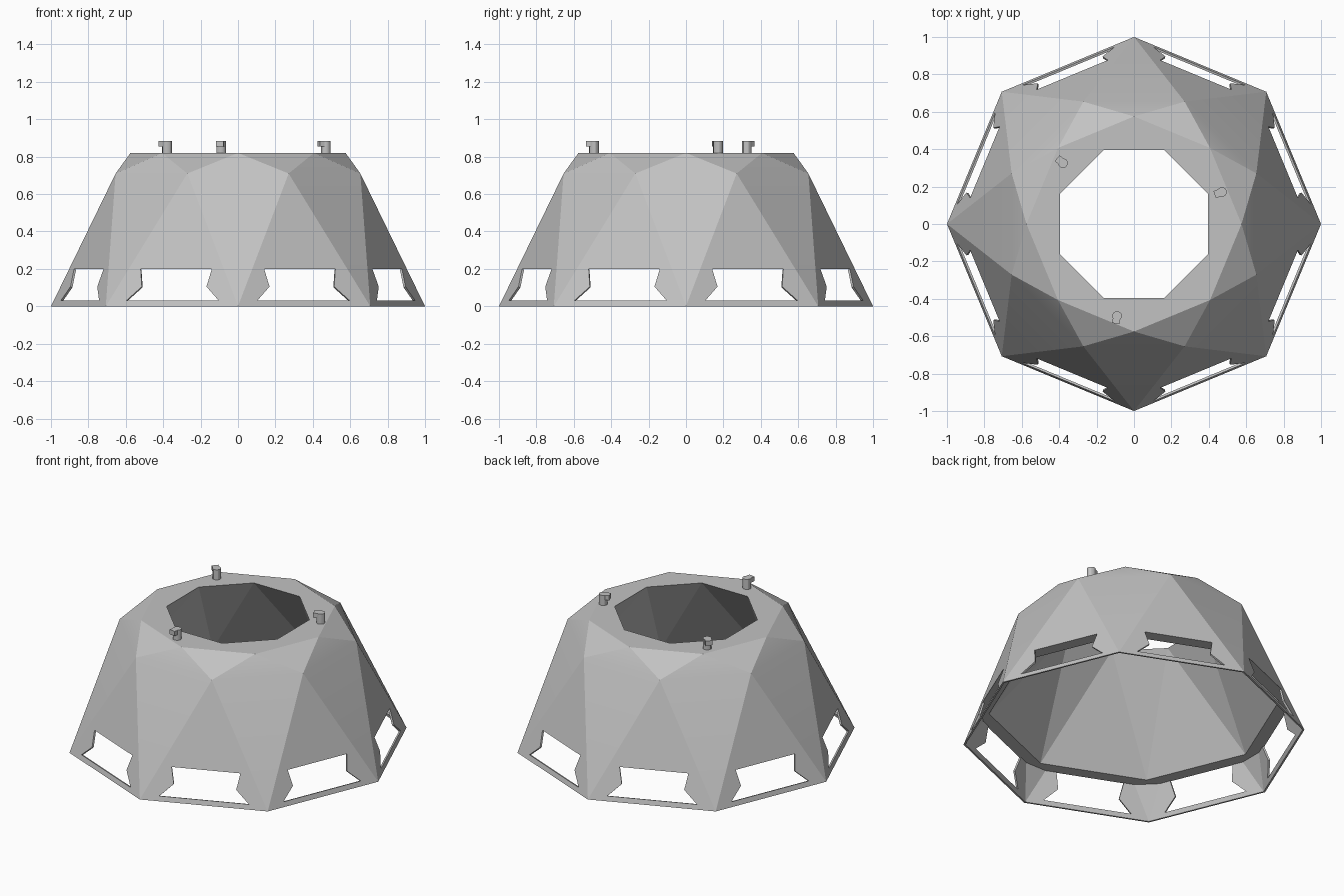
import bpy, bmesh, math
from mathutils import Vector, Matrix

if "Cube" in bpy.data.objects:
    bpy.data.objects.remove(bpy.data.objects["Cube"])

grey = bpy.data.materials.new("light grey")
grey.diffuse_color = (0.54, 0.54, 0.54, 1)
grey.use_nodes = True
grey.node_tree.nodes["Principled BSDF"].inputs["Base Color"].default_value = grey.diffuse_color
STEP = math.pi / 4


def finish(bm, name, angle=30):
    bmesh.ops.recalc_face_normals(bm, faces=bm.faces)
    mesh = bpy.data.meshes.new(name)
    bm.to_mesh(mesh)
    bm.free()
    ob = bpy.data.objects.new(name, mesh)
    bpy.context.collection.objects.link(ob)
    mesh.materials.append(grey)
    bpy.ops.object.select_all(action='DESELECT')
    ob.select_set(True)
    bpy.context.view_layer.objects.active = ob
    bpy.ops.object.shade_smooth_by_angle(angle=math.radians(angle))
    return ob


def polar(r, a, z):
    return Vector((r * math.cos(a), r * math.sin(a), z))


# Faceted shell: base octagon, twisted shoulder ring, top octagon with opening
R_BASE, R_MID, Z_MID, R_TOP, Z_TOP = 1.0, 0.708, 0.71, 0.575, 0.82
R_HOLE, Z_SPLIT, R_INNER = 0.427, 0.2, 0.85
APOTHEM = R_BASE * math.cos(STEP / 2)
# Half outline of a window: distance from panel centre line, height
WINDOW = ((0.268, 0.03), (0.187, 0.105), (0.206, Z_SPLIT))


def on_panel(k, t, z):
    am = (k + 0.5) * STEP
    r = APOTHEM + (R_MID - APOTHEM) * z / Z_MID
    return polar(r, am, z) + Vector((-math.sin(am), math.cos(am), 0)) * t


def add_face(bm, *pts):
    bm.faces.new([bm.verts.new(p) for p in pts])


def outer_skin():
    bm = bmesh.new()
    for k in range(8):
        a0, am, a1 = k * STEP, (k + 0.5) * STEP, (k + 1) * STEP
        b0, b1 = polar(R_BASE, a0, 0), polar(R_BASE, a1, 0)
        m, m_prev = polar(R_MID, am, Z_MID), polar(R_MID, am - STEP, Z_MID)
        t0, t1 = polar(R_TOP, a0, Z_TOP), polar(R_TOP, a1, Z_TOP)
        h, h_prev = polar(R_HOLE, am, Z_TOP), polar(R_HOLE, am - STEP, Z_TOP)
        left = [on_panel(k, -t, z) for t, z in WINDOW]
        right = [on_panel(k, t, z) for t, z in WINDOW]
        # Side panel framed around its notched window
        add_face(bm, b0, b1, right[0], left[0])
        add_face(bm, b1, right[1], right[0])
        add_face(bm, b1, m, right[2], right[1])
        add_face(bm, left[2], right[2], m)
        add_face(bm, b0, left[1], left[2], m)
        add_face(bm, b0, left[0], left[1])
        # Corner panel, shoulder and top rim
        add_face(bm, b0, m, m_prev)
        add_face(bm, m_prev, m, t0)
        add_face(bm, m, t1, t0)
        add_face(bm, t0, t1, h)
        add_face(bm, t0, h, h_prev)
    bmesh.ops.remove_doubles(bm, verts=bm.verts, dist=1e-4)
    return bm


def cut(bm, **clear):
    bmesh.ops.bisect_plane(bm, geom=bm.verts[:] + bm.edges[:] + bm.faces[:], dist=1e-4,
                           plane_co=(0, 0, Z_SPLIT), plane_no=(0, 0, 1), **clear)


# Upper body: outer skin, flat underside and a tapering faceted bore
bm = outer_skin()
cut(bm, clear_inner=True)
half = R_BASE * math.sin(STEP / 2) * (1 - Z_SPLIT / Z_MID)
for k in range(8):
    c0, c1 = polar(R_INNER, k * STEP, Z_SPLIT), polar(R_INNER, (k + 1) * STEP, Z_SPLIT)
    e0, e1 = on_panel(k, -half, Z_SPLIT), on_panel(k, half, Z_SPLIT)
    w0, w1 = on_panel(k, -0.206, Z_SPLIT), on_panel(k, 0.206, Z_SPLIT)
    e2 = on_panel(k + 1, -half, Z_SPLIT)
    h0, h1 = polar(R_HOLE, (k + 0.5) * STEP, Z_TOP), polar(R_HOLE, (k + 1.5) * STEP, Z_TOP)
    add_face(bm, c0, c1, e1, w1, w0, e0)
    add_face(bm, c1, e2, e1)
    add_face(bm, c0, c1, h0)
    add_face(bm, c1, h1, h0)
bmesh.ops.remove_doubles(bm, verts=bm.verts, dist=5e-4)
finish(bm, "upper_body", 10)

# Lower frame: thin legs and base curb
bm = outer_skin()
cut(bm, clear_outer=True)
frame = finish(bm, "lower_frame", 10)
mod = frame.modifiers.new("wall", 'SOLIDIFY')
mod.thickness = 0.012
mod.offset = -1
bpy.ops.object.modifier_apply(modifier=mod.name)
for v in frame.data.vertices:       # level the bottom rim and the joint
    v.co.z = min(max(v.co.z, 0), Z_SPLIT)
bpy.ops.object.shade_smooth_by_angle(angle=math.radians(10))

# Locking pins: short posts with a lug on one side
for deg, side in ((139.4, 1), (20, -1), (259.6, 1)):
    bm = bmesh.new()
    bmesh.ops.create_cone(bm, cap_ends=True, segments=12, radius1=0.026, radius2=0.026,
                          depth=0.07, matrix=Matrix.Translation((0, 0, 0.85)))
    bmesh.ops.create_cube(bm, size=1, matrix=Matrix.Translation((side * 0.02, 0, 0.87))
                          @ Matrix.Diagonal((0.042, 0.04, 0.03, 1)))
    a = math.radians(deg)
    bm.transform(Matrix.Translation(polar(0.5, a, 0)) @ Matrix.Rotation(a, 4, 'Z'))
    finish(bm, "locking_pin")
